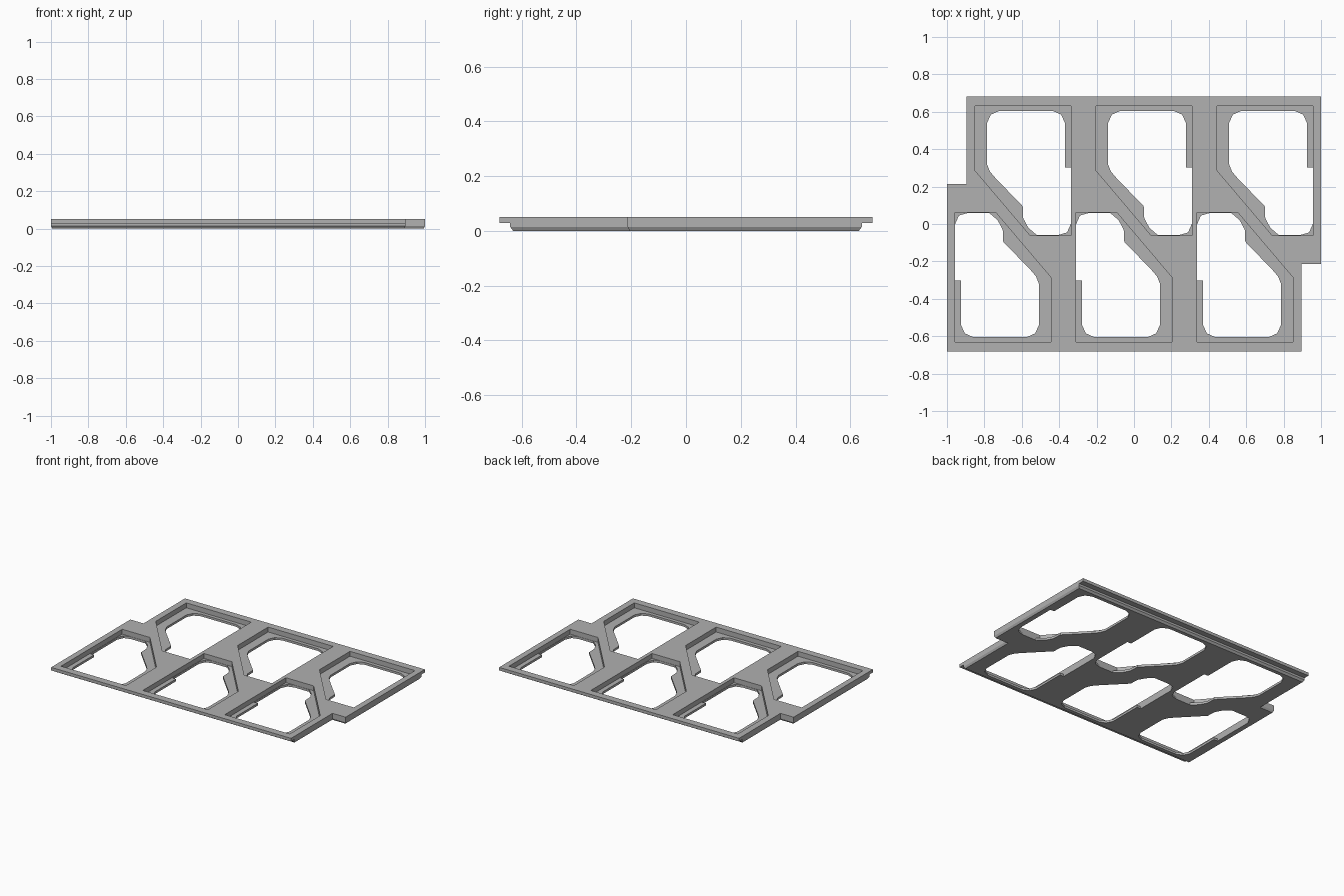
import bpy, bmesh

cube = bpy.data.objects.get("Cube")
if cube:
    bpy.data.objects.remove(cube)

# Single plain colour
grey = bpy.data.materials.new("plain_grey")
grey.use_nodes = True
colour = (0.44, 0.44, 0.44, 1)
grey.diffuse_color = colour
grey.node_tree.nodes["Principled BSDF"].inputs["Base Color"].default_value = colour

PITCH = 0.647


def loft(name, rings):
    """Closed solid through stacked rings with equal point counts."""
    bm = bmesh.new()
    loops = [[bm.verts.new(p) for p in ring] for ring in rings]
    bm.faces.new(loops[0])
    bm.faces.new(loops[-1])
    for low, high in zip(loops, loops[1:]):
        for i in range(len(low)):
            j = (i + 1) % len(low)
            bm.faces.new((low[i], low[j], high[j], high[i]))
    bmesh.ops.recalc_face_normals(bm, faces=bm.faces)
    mesh = bpy.data.meshes.new(name)
    bm.to_mesh(mesh)
    bm.free()
    mesh.materials.append(grey)
    obj = bpy.data.objects.new(name, mesh)
    bpy.context.scene.collection.objects.link(obj)
    return obj


def prism(name, points, low, high):
    return loft(name, [[(x, y, z) for x, y in points] for z in (low, high)])


def outline(z, long_edge, inset=0):
    """Stepped plate outline, symmetric under a half turn."""
    x, step_x, step_y = 1 - inset, 0.896 - inset, 0.213 - inset
    half = [(-step_x, long_edge), (x, long_edge), (x, -step_y), (step_x, -step_y)]
    return [(a, b, z) for a, b in half + [(-a, -b) for a, b in half]]


# Plate with overhanging long edges and a chamfered underside
tray = loft("tray_plate", [
    outline(0, 0.631, 0.008), outline(0.014, 0.642), outline(0.029, 0.642),
    outline(0.029, 0.681), outline(0.051, 0.681)])

# Recess seat and the opening through its floor
recess = [(-0.85, 0.286), (-0.85, 0.63), (-0.336, 0.63),
          (-0.336, -0.061), (-0.555, -0.061)]
opening = [(-0.786, 0.32), (-0.786, 0.54), (-0.765, 0.585), (-0.72, 0.605),
           (-0.435, 0.605), (-0.39, 0.585), (-0.369, 0.54), (-0.369, 0.302),
           (-0.338, 0.302), (-0.338, 0.0), (-0.358, -0.045), (-0.405, -0.059),
           (-0.52, -0.059), (-0.565, -0.02), (-0.592, 0.03), (-0.595, 0.095),
           (-0.742, 0.247), (-0.77, 0.28)]

# Three cells in the back row, repeated by a half turn in the front row
cutters = []
for column in range(3):
    for turn in (1, -1):
        def place(points):
            return [(turn * (x + column * PITCH), turn * y) for x, y in points]
        cutters.append(prism("recess_cutter", place(recess), 0.016, 0.2))
        cutters.append(prism("opening_cutter", place(opening), -0.1, 0.03))

for cutter in cutters:
    cutter.hide_render = True
    cut = tray.modifiers.new("cell_cut", 'BOOLEAN')
    cut.operation = 'DIFFERENCE'
    cut.solver = 'EXACT'
    cut.object = cutter

# Bake the cuts and discard the cutters
bpy.context.view_layer.update()
graph = bpy.context.evaluated_depsgraph_get()
baked = bpy.data.meshes.new_from_object(tray.evaluated_get(graph))
tray.modifiers.clear()
tray.data = baked
for cutter in cutters:
    bpy.data.objects.remove(cutter)
